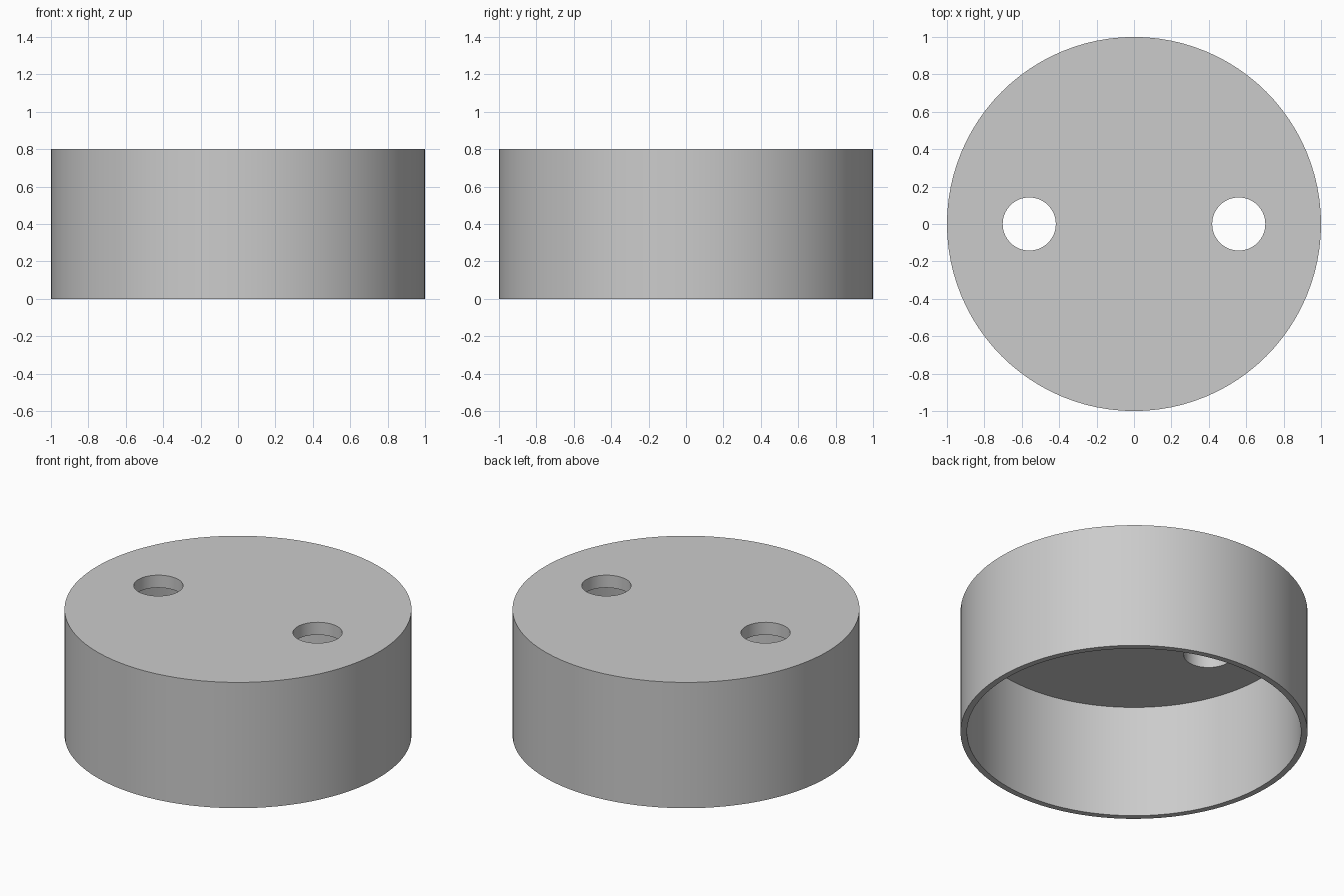
import bpy
import math

cube = bpy.data.objects.get("Cube")
if cube:
    bpy.data.objects.remove(cube, do_unlink=True)

HEIGHT, RADIUS = 0.8, 1.0
WALL, LID = 0.037, 0.08
HOLE_X, HOLE_R = 0.56, 0.142

grey = bpy.data.materials.new("plain grey")
grey.use_nodes = True
colour = (0.6, 0.6, 0.6, 1)
grey.diffuse_color = colour
grey.node_tree.nodes["Principled BSDF"].inputs["Base Color"].default_value = colour


def cylinder(name, radius, bottom, top, x=0, sides=96):
    bpy.ops.mesh.primitive_cylinder_add(
        vertices=sides, radius=radius, depth=top - bottom,
        location=(x, 0, (bottom + top) / 2))
    obj = bpy.context.object
    obj.name = name
    obj.data.materials.append(grey)
    return obj


# Round cap, open underneath
cap = cylinder("cap", RADIUS, 0, HEIGHT)

# Cutters: the hollow inside and the two holes through the lid
cutters = [cylinder("hollow_cutter", RADIUS - WALL, -0.2, HEIGHT - LID)]
for side, name in ((1, "left_hole_cutter"), (-1, "right_hole_cutter")):
    cutters.append(cylinder(name, HOLE_R, HEIGHT / 2, HEIGHT + 0.2, side * HOLE_X, 64))

bpy.ops.object.select_all(action="DESELECT")
cap.select_set(True)
bpy.context.view_layer.objects.active = cap
for cutter in cutters:
    cut = cap.modifiers.new(cutter.name, "BOOLEAN")
    cut.operation = "DIFFERENCE"
    cut.solver = "EXACT"
    cut.object = cutter
    bpy.ops.object.modifier_apply(modifier=cut.name)
for cutter in cutters:
    bpy.data.objects.remove(cutter, do_unlink=True)

# Smooth round walls with crisp rims
bpy.ops.object.shade_smooth_by_angle(angle=math.radians(30))
